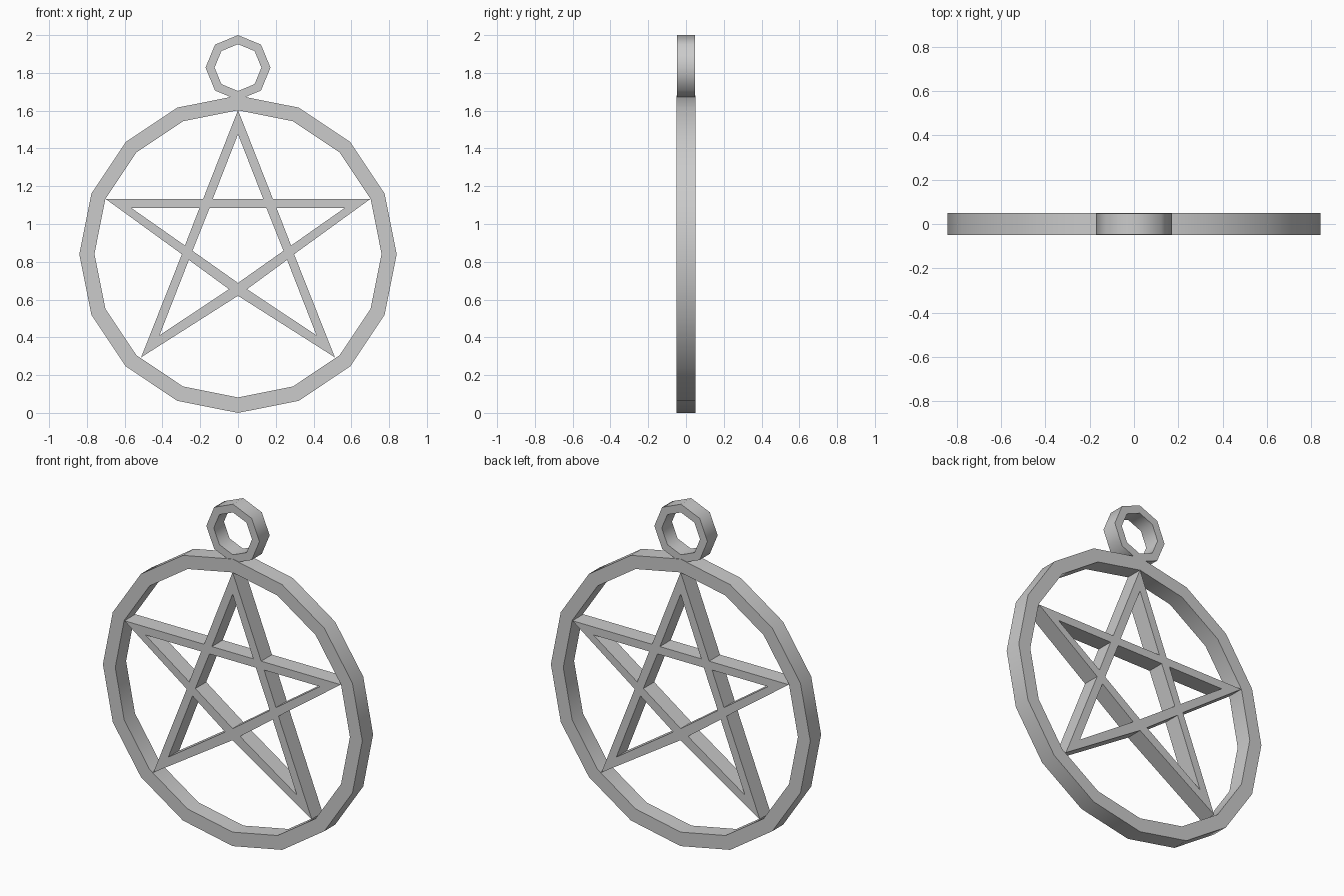
import bpy
from math import sin, cos, pi, radians

cube = bpy.data.objects.get("Cube")
if cube:
    bpy.data.objects.remove(cube, do_unlink=True)

metal = bpy.data.materials.new("grey metal")
metal.use_nodes = True
GREY = (0.6, 0.6, 0.6, 1)
metal.diffuse_color = GREY
metal.node_tree.nodes["Principled BSDF"].inputs["Base Color"].default_value = GREY


def polygon(sides, radius, z):
    """Regular outline in the x-z plane with a corner at the top."""
    return [(radius * sin(2 * pi * i / sides), z + radius * cos(2 * pi * i / sides))
            for i in range(sides)]


def flip(points):
    return [(-x, z) for x, z in points]


def whole(half):
    """Close a half outline by mirroring the points that are off the centre line."""
    return half + flip([p for p in reversed(half) if p[0] > 0])


def plate(name, outlines, half_depth, smooth_angle):
    """Extrude nested outlines into a solid plate with holes."""
    curve = bpy.data.curves.new(name, 'CURVE')
    curve.dimensions = '2D'
    curve.fill_mode = 'BOTH'
    curve.extrude = half_depth
    for points in outlines:
        spline = curve.splines.new('POLY')
        spline.points.add(len(points) - 1)
        for corner, (x, z) in zip(spline.points, points):
            corner.co = (x, z, 0, 1)
        spline.use_cyclic_u = True
    curve.materials.append(metal)
    obj = bpy.data.objects.new(name, curve)
    bpy.context.collection.objects.link(obj)
    obj.rotation_euler.x = pi / 2
    bpy.ops.object.select_all(action='DESELECT')
    obj.select_set(True)
    bpy.context.view_layer.objects.active = obj
    bpy.ops.object.convert(target='MESH')
    obj = bpy.context.object
    obj.name = name
    # weld caps to walls so that the shading is clean
    bpy.ops.object.mode_set(mode='EDIT')
    bpy.ops.mesh.select_all(action='SELECT')
    bpy.ops.mesh.remove_doubles(threshold=0.0005)
    bpy.ops.mesh.normals_make_consistent(inside=False)
    bpy.ops.object.mode_set(mode='OBJECT')
    bpy.ops.object.transform_apply(location=False, rotation=True, scale=False)
    bpy.ops.object.shade_smooth_by_angle(angle=radians(smooth_angle))


# Rings
plate("outer_ring", [polygon(16, 0.84, 0.84), polygon(16, 0.76, 0.842)], 0.05, 50)
plate("hanging_loop", [polygon(8, 0.172, 1.828), polygon(8, 0.124, 1.828)], 0.047, 50)

# Star: outline, centre hole, top hole, and mirrored side and lower holes
outline = whole([(0, 1.603), (0.185, 1.132), (0.7, 1.132),
                 (0.297, 0.84), (0.513, 0.294), (0, 0.62)])
centre_hole = whole([(0.15, 1.085), (0.241, 0.858), (0, 0.688)])
top_hole = whole([(0, 1.475), (0.134, 1.132)])
side_hole = [(0.204, 1.085), (0.565, 1.085), (0.281, 0.886)]
lower_hole = [(0.26, 0.81), (0.416, 0.41), (0.048, 0.655)]
plate("star", [outline, centre_hole, top_hole, side_hole, flip(side_hole),
               lower_hole, flip(lower_hole)], 0.05, 20)
